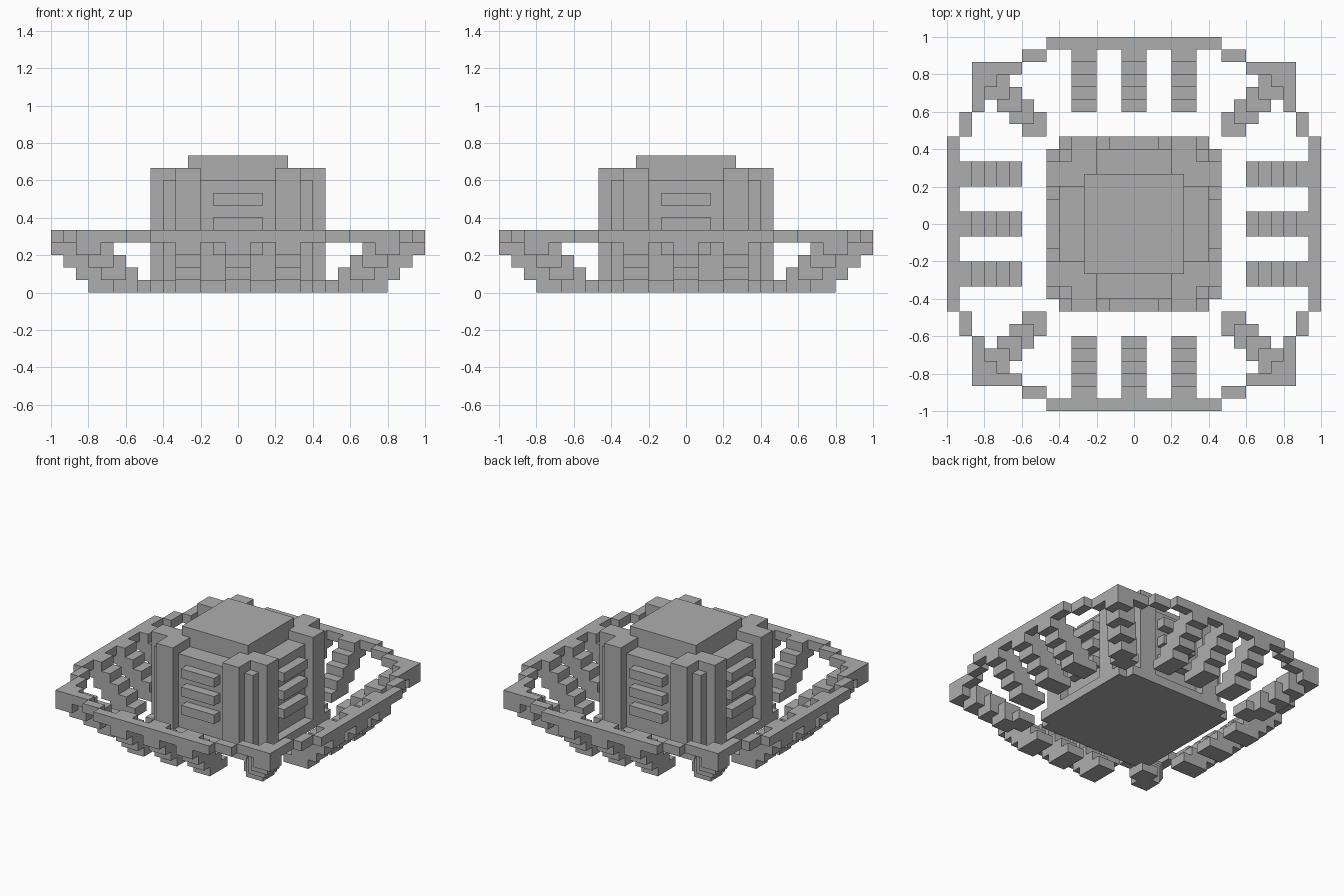
import bpy, bmesh, math
from mathutils import Vector

cube = bpy.data.objects.get("Cube")
if cube:
    bpy.data.objects.remove(cube, do_unlink=True)

U = 1 / 15  # size of one block
grey = bpy.data.materials.new("stone_grey")
grey.use_nodes = True
colour = (0.42, 0.42, 0.42, 1)
grey.diffuse_color = colour
grey.node_tree.nodes["Principled BSDF"].inputs["Base Color"].default_value = colour


def box(x0, x1, y0, y1, z0, z1):
    """Set of unit blocks filling a box."""
    return {(x, y, z) for x in range(x0, x1) for y in range(y0, y1) for z in range(z0, z1)}


def turn(cells, times):
    """Rotate blocks by quarter turns about the vertical axis."""
    for _ in range(times):
        cells = {(-y - 1, x, z) for x, y, z in cells}
    return cells


def around(cells):
    return set().union(*(turn(cells, i) for i in range(4)))


def build(name, cells):
    """Make the outer skin of a group of blocks, merged into large flat faces."""
    bm = bmesh.new()
    for c in cells:
        for axis in range(3):
            for side in (0, 1):
                n = list(c)
                n[axis] += 2 * side - 1
                if tuple(n) in cells:
                    continue
                quad = []
                for a, b in ((0, 0), (1, 0), (1, 1), (0, 1)):
                    p = list(c)
                    p[axis] += side
                    p[(axis + 1) % 3] += a
                    p[(axis + 2) % 3] += b
                    quad.append(bm.verts.new(Vector(p) * U))
                bm.faces.new(quad if side else quad[::-1])
    bmesh.ops.remove_doubles(bm, verts=bm.verts[:], dist=U / 100)
    bmesh.ops.dissolve_limit(bm, angle_limit=math.radians(1),
                             verts=bm.verts[:], edges=bm.edges[:])
    mesh = bpy.data.meshes.new(name)
    bm.to_mesh(mesh)
    bm.free()
    mesh.materials.append(grey)
    obj = bpy.data.objects.new(name, mesh)
    bpy.context.collection.objects.link(obj)


# Stepped outer ring
ring = around(box(-7, 7, 14, 15, 4, 5)
              | box(7, 9, 13, 14, 4, 5) | box(-9, -7, 13, 14, 4, 5)
              | box(9, 13, 12, 13, 4, 5) | box(12, 13, 9, 13, 4, 5))
build("outer_ring", ring)

# Stair-like ribs on each side, and diagonal ones at the corners
for s in range(4):
    for i, left in enumerate((-5, -1, 3)):
        rib = set()
        for z in range(5):
            rib |= box(left, left + 2, 9 + z, 12 + z, z, z + 1)
        rib = {c for c in rib if c[1] < 15}
        build(f"side_rib_{s + 1}_{i + 1}", turn(rib, s) - ring)
    strut = set()
    for z in range(5):
        for k in (7 + z, 8 + z):
            if k < 12:
                strut |= box(k, k + 2, k, k + 2, z, z + 1)
    build(f"corner_strut_{s + 1}", turn(strut, s) - ring)

# Central tower: plinth with notched corners, core, pillars and cap
plinth = box(-7, 7, -6, 6, 0, 1) | box(-6, 6, -7, 7, 0, 1)
pillars = around(box(3, 5, 3, 7, 1, 10) | box(3, 7, 3, 5, 1, 10))
posts = around(box(5, 6, 5, 6, 1, 9))
core = box(-3, 3, -6, 6, 1, 9) | box(-6, 6, -3, 3, 1, 9)
cap = box(-4, 4, -4, 4, 9, 11)
build("tower", plinth | pillars | posts | core | cap)

# Louvre slats between the pillars
for s in range(4):
    for i, z in enumerate((3, 5, 7)):
        build(f"slat_{s + 1}_{i + 1}", turn(box(-2, 2, -7, -6, z, z + 1), s))
